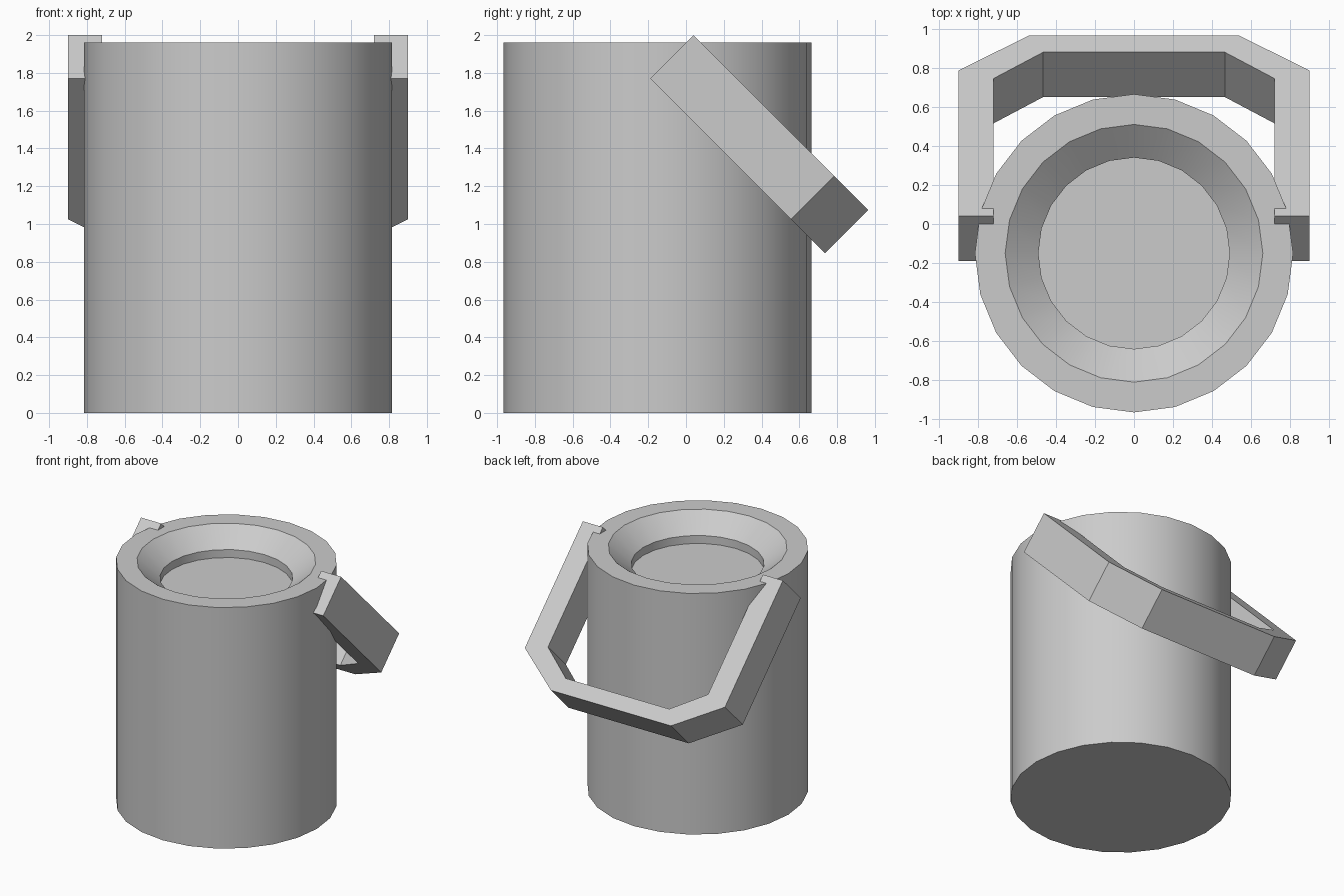
import bpy, bmesh, math
from mathutils import Matrix, Vector

if "Cube" in bpy.data.objects:
    bpy.data.objects.remove(bpy.data.objects["Cube"], do_unlink=True)

grey = bpy.data.materials.new("plain grey")
grey.use_nodes = True
colour = (0.6, 0.6, 0.6, 1)
grey.diffuse_color = colour
grey.node_tree.nodes["Principled BSDF"].inputs["Base Color"].default_value = colour


def add_object(name, bm):
    bmesh.ops.recalc_face_normals(bm, faces=bm.faces)
    mesh = bpy.data.meshes.new(name)
    bm.to_mesh(mesh)
    bm.free()
    mesh.materials.append(grey)
    obj = bpy.data.objects.new(name, mesh)
    bpy.context.collection.objects.link(obj)
    return obj


# Bucket body: stacked rings from the base, over the rim, into the shallow dish
SIDES = 24
profile = [(0.815, 0), (0.815, 1.96), (0.66, 1.96), (0.49, 1.825), (0.49, 1.76)]
bm = bmesh.new()
rings = []
for radius, z in profile:
    angles = [math.tau * i / SIDES for i in range(SIDES)]
    rings.append([bm.verts.new((radius * math.cos(a), radius * math.sin(a), z))
                  for a in angles])
for low, high in zip(rings, rings[1:]):
    for i in range(SIDES):
        j = (i + 1) % SIDES
        bm.faces.new((low[i], low[j], high[j], high[i]))
bm.faces.new(rings[0])
bm.faces.new(rings[-1])
body = add_object("bucket_body", bm)
body.location.y = -0.15
bpy.context.view_layer.objects.active = body
body.select_set(True)
bpy.ops.object.shade_smooth_by_angle(angle=math.radians(30))
body.select_set(False)

# Carrying handle: chamfered U outline, extruded, then tipped back 45 degrees
outer = [(0.9, 0), (0.9, 1.054), (0.54, 1.308)]
inner = [(0.72, 0), (0.72, 0.997), (0.465, 1.188)]


def mirrored(half):
    return half + [(-x, y) for x, y in reversed(half)]


bm = bmesh.new()
out_verts = [bm.verts.new((x, y, 0)) for x, y in mirrored(outer)]
in_verts = [bm.verts.new((x, y, 0)) for x, y in mirrored(inner)]
for i in range(len(out_verts) - 1):
    bm.faces.new((out_verts[i], out_verts[i + 1], in_verts[i + 1], in_verts[i]))
result = bmesh.ops.extrude_face_region(bm, geom=bm.faces[:])
moved = [v for v in result["geom"] if isinstance(v, bmesh.types.BMVert)]
bmesh.ops.translate(bm, verts=moved, vec=Vector((0, 0, -0.325)))
bmesh.ops.transform(bm, verts=bm.verts,
                    matrix=Matrix.Translation((0, 0.04, 2))
                    @ Matrix.Rotation(math.radians(-45), 4, "X"))
add_object("carrying_handle", bm)
